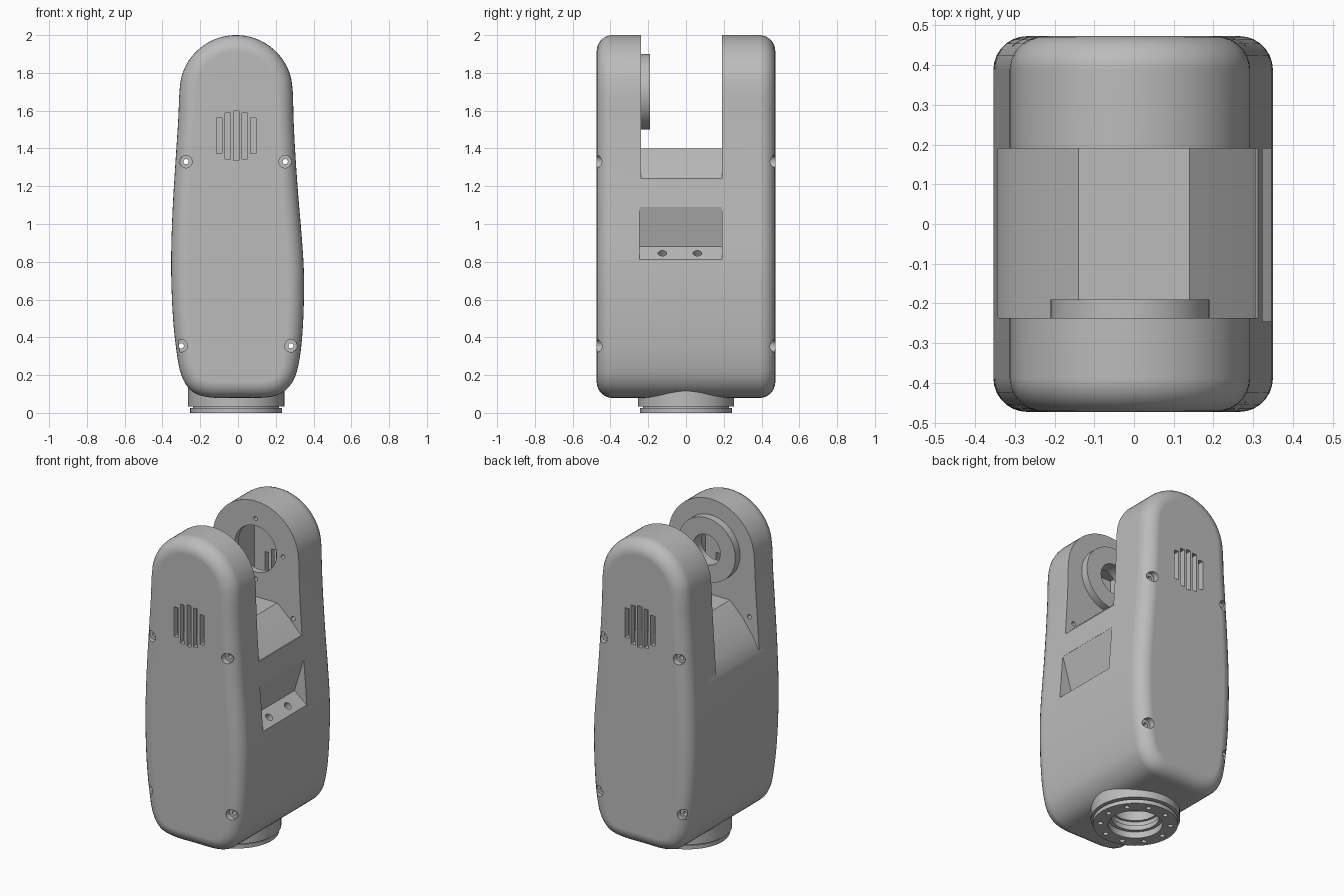
import bpy, bmesh, math
from mathutils import Vector

if "Cube" in bpy.data.objects:
    bpy.data.objects.remove(bpy.data.objects["Cube"])

CX = -0.01            # centre line of the joint and flange
PIVOT = 1.7           # height of the joint axis
HALF = 0.473          # half depth of the body
FILLET = 0.085
SLOT = (-0.237, 0.19)  # inner faces of the two arms

grey = bpy.data.materials.new("Light grey")
grey.use_nodes = True
grey.diffuse_color = (0.5, 0.5, 0.5, 1)
grey.node_tree.nodes["Principled BSDF"].inputs["Base Color"].default_value = (0.5, 0.5, 0.5, 1)


def finish(bm, name):
    bmesh.ops.recalc_face_normals(bm, faces=bm.faces)
    mesh = bpy.data.meshes.new(name)
    bm.to_mesh(mesh)
    bm.free()
    mesh.materials.append(grey)
    obj = bpy.data.objects.new(name, mesh)
    bpy.context.collection.objects.link(obj)
    return obj


def loft(rings, name, closed=False):
    """Skin a list of equal rings; cap the ends unless closed."""
    bm = bmesh.new()
    loops = [[bm.verts.new(p) for p in ring] for ring in rings]
    pairs = list(zip(loops, loops[1:]))
    if closed:
        pairs.append((loops[-1], loops[0]))
    for a, b in pairs:
        for i in range(len(a)):
            j = (i + 1) % len(a)
            bm.faces.new((a[i], a[j], b[j], b[i]))
    if not closed:
        bm.faces.new(loops[0])
        bm.faces.new(loops[-1])
    return finish(bm, name)


def prism(profile, y0, y1, name="cutter"):
    """Extrude an (x, z) profile along y."""
    return loft([[(x, y, z) for x, z in profile] for y in (y0, y1)], name)


def cylinder(start, end, radius, sides=32, name="cutter"):
    a, b = Vector(start), Vector(end)
    turn = (b - a).to_track_quat('Z', 'Y')
    ring = [turn @ Vector((radius * math.cos(t), radius * math.sin(t), 0))
            for t in (2 * math.pi * i / sides for i in range(sides))]
    return loft([[c + v for v in ring] for c in (a, b)], name)


def along_y(x, z, y0, y1, radius, sides=32, name="cutter"):
    return cylinder((x, y0, z), (x, y1, z), radius, sides, name)


def cut(obj, cutter, operation='DIFFERENCE'):
    cutter.hide_render = True
    mod = obj.modifiers.new("Cut", 'BOOLEAN')
    mod.operation, mod.object, mod.solver = operation, cutter, 'EXACT'
    bpy.context.view_layer.objects.active = obj
    bpy.ops.object.modifier_apply(modifier=mod.name)
    bpy.data.objects.remove(cutter)


def smooth(obj):
    bpy.ops.object.select_all(action='DESELECT')
    obj.select_set(True)
    bpy.context.view_layer.objects.active = obj
    bpy.ops.object.shade_smooth_by_angle(angle=math.radians(28))
    mod = obj.modifiers.new("Weighted normals", 'WEIGHTED_NORMAL')
    mod.keep_sharp = True


def spline(points, steps=4):
    """Closed Catmull-Rom curve through the points."""
    pts, out = [Vector(p) for p in points], []
    n = len(pts)
    for i in range(n):
        a, b, c, d = (pts[(i + k) % n] for k in (-1, 0, 1, 2))
        for s in range(steps):
            t = s / steps
            out.append(0.5 * (2 * b + (c - a) * t + (2 * a - 5 * b + 4 * c - d) * t ** 2
                              + (3 * b - a - 3 * c + d) * t ** 3))
    return out


# Body outline: right flank upwards, round head, left flank downwards
right = [(0.0, 0.08), (0.15, 0.082), (0.235, 0.108), (0.295, 0.175), (0.325, 0.28), (0.341, 0.42),
         (0.349, 0.6), (0.348, 0.77), (0.336, 0.95), (0.319, 1.15), (0.303, 1.38), (0.294, 1.56)]
head = [(CX + 0.3 * math.cos(t), PIVOT + 0.3 * math.sin(t))
        for t in (math.pi * i / 10 for i in range(11))]
left = [(-0.316, 1.56), (-0.329, 1.36), (-0.345, 1.1), (-0.353, 0.88), (-0.353, 0.7), (-0.344, 0.5),
        (-0.326, 0.33), (-0.3, 0.2), (-0.245, 0.115), (-0.15, 0.082)]
outline = spline(right + head + left)
count = len(outline)
normals = []
for i in range(count):
    d = (outline[(i + 1) % count] - outline[i - 1]).normalized()
    normals.append(Vector((-d.y, d.x)))

# Body: outline lofted through y with rounded front and back edges
stations = []
for i in range(8):
    t = math.pi / 2 * i / 7
    stations.append((-HALF + FILLET * (1 - math.sin(t)), FILLET * (1 - math.cos(t))))
stations = [(-y, k) for y, k in stations] + [(y, k) for y, k in reversed(stations)]
stations.sort()
body = loft([[(p.x + n.x * k, y, p.y + n.y * k) for p, n in zip(outline, normals)]
             for y, k in stations], "body")

# Slot between the arms, with a humped saddle floor
cut(body, prism([(-0.6, 2.2), (-0.6, 1.12), (-0.345, 1.13), (-0.3, 1.215), (-0.23, 1.31), (-0.14, 1.4),
                 (0.14, 1.4), (0.23, 1.32), (0.307, 1.24), (0.6, 1.235), (0.6, 2.2)], *SLOT))

# Sloping recess with a drilled ledge on the left flank
cut(body, prism([(0.323, 1.09), (0.26, 0.88), (0.45, 0.73), (0.45, 1.09)], SLOT[0] - 0.008, SLOT[1]))
for y in (-0.125, 0.06):
    centre, axis = Vector((0.304, y, 0.845)), Vector((0.62, 0, 0.78))
    cut(body, cylinder(centre - axis * 0.08, centre + axis * 0.05, 0.023, 20))

# Bearing ring on the front arm
cut(body, along_y(CX, PIVOT, SLOT[0] - 0.02, SLOT[0] + 0.047, 0.2, 64), 'UNION')

# Hollow arms, reached by a round opening and by the grille
for side, wall, bore in ((-1, SLOT[0], 0.095), (1, SLOT[1], 0.145)):
    inner, outer = wall + side * 0.04, side * 0.435
    cut(body, prism([(-0.19, 1.32), (0.17, 1.32), (0.17, 1.86), (-0.19, 1.86)], inner, outer))
    cut(body, along_y(CX, PIVOT, wall - side * 0.08, inner + side * 0.02, bore, 48))
    for k in range(-2, 3):
        x, w = CX + 0.045 * k, 0.015
        h = math.sqrt(0.13 ** 2 - (0.045 * k) ** 2)
        cut(body, prism([(x - w, 1.467 - h), (x + w, 1.467 - h), (x + w, 1.467 + h), (x - w, 1.467 + h)],
                        outer - side * 0.03, side * 0.6))

# Screw holes around the opening in the back arm
for k in range(4):
    t = math.radians(90 * k)
    cut(body, along_y(CX + 0.19 * math.cos(t), PIVOT + 0.19 * math.sin(t),
                      SLOT[1] - 0.02, SLOT[1] + 0.035, 0.013, 12))

# Counterbored case screws, front to back
for x, z in ((-0.275, 1.33), (0.25, 1.33), (-0.3, 0.355), (0.28, 0.355)):
    for side in (-1, 1):
        cut(body, along_y(x, z, side * 0.437, side * 0.6, 0.033, 24))
    cut(body, along_y(x, z, -0.6, 0.6, 0.014, 12))

# Well above the flange
cut(body, cylinder((CX, 0, 0.0), (CX, 0, 0.3), 0.17, 48))
smooth(body)

# Mounting flange: turned section with stepped bore and bolt circle
section = [(0.13, 0.16), (0.13, 0.1), (0.145, 0.1), (0.145, 0.07), (0.135, 0.07), (0.135, 0.04),
           (0.155, 0.04), (0.155, 0.0), (0.243, 0.0), (0.243, 0.025), (0.228, 0.025), (0.228, 0.034),
           (0.255, 0.034), (0.255, 0.16)]
angles = [2 * math.pi * i / 64 for i in range(64)]
flange = loft([[(CX + r * math.cos(t), r * math.sin(t), z) for t in angles] for r, z in section],
              "mounting_flange", closed=True)
for k in range(10):
    t = 2 * math.pi * k / 10
    x, y = CX + 0.2 * math.cos(t), 0.2 * math.sin(t)
    cut(flange, cylinder((x, y, -0.02), (x, y, 0.05), 0.015, 12))
smooth(flange)
